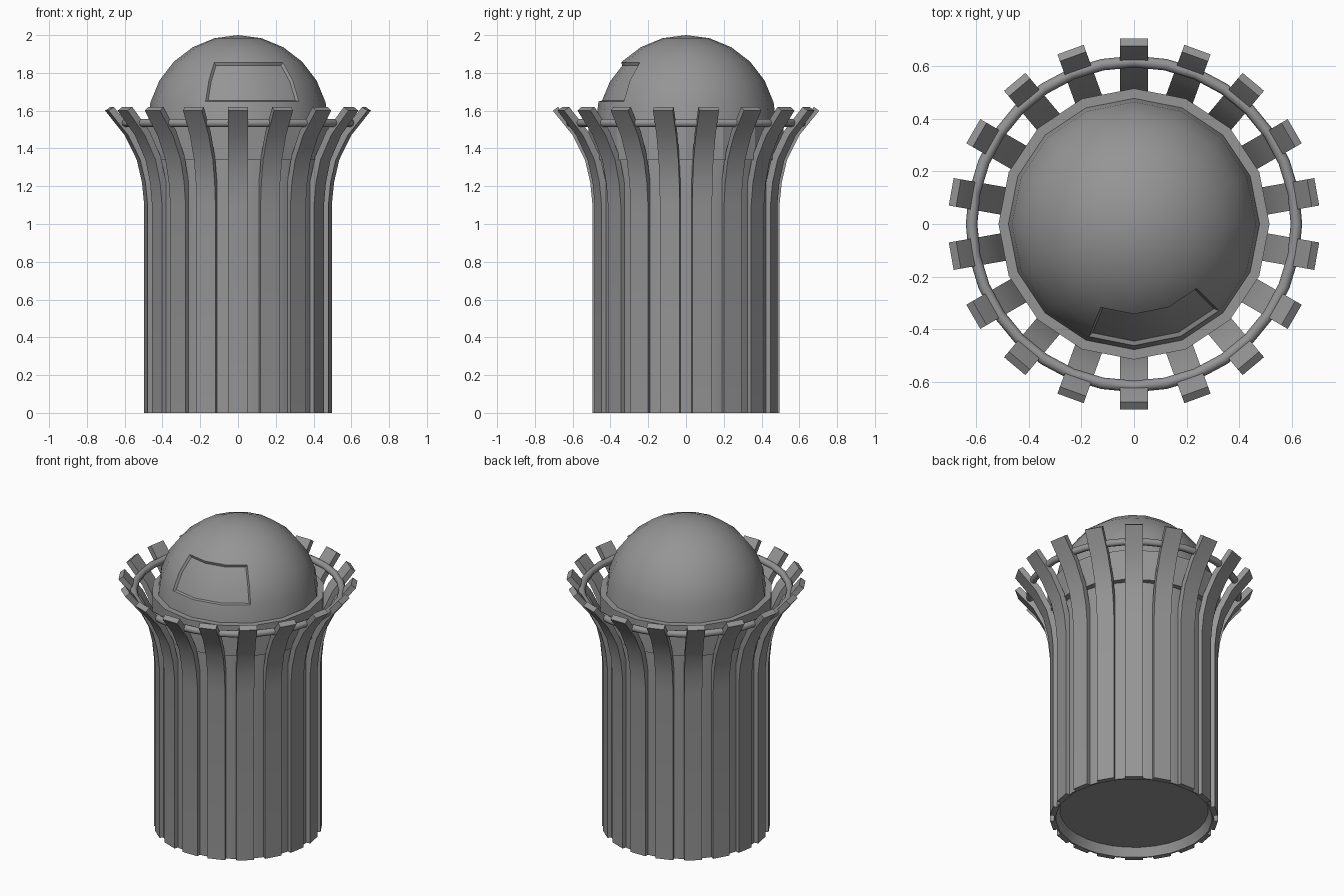
import bpy, bmesh
from math import sin, cos, pi, radians
from mathutils import Matrix, Vector

cube = bpy.data.objects.get("Cube")
if cube:
    bpy.data.objects.remove(cube, do_unlink=True)

stone = bpy.data.materials.new("grey_stone")
stone.use_nodes = True
GREY = (0.3, 0.3, 0.3, 1)
stone.diffuse_color = GREY
stone.node_tree.nodes["Principled BSDF"].inputs["Base Color"].default_value = GREY


def finish(name, bm, angle=30):
    """Turn a bmesh into a named, shaded object."""
    bmesh.ops.recalc_face_normals(bm, faces=bm.faces)
    mesh = bpy.data.meshes.new(name)
    bm.to_mesh(mesh)
    bm.free()
    obj = bpy.data.objects.new(name, mesh)
    bpy.context.collection.objects.link(obj)
    mesh.materials.append(stone)
    bpy.ops.object.select_all(action="DESELECT")
    obj.select_set(True)
    bpy.context.view_layer.objects.active = obj
    bpy.ops.object.shade_smooth_by_angle(angle=radians(angle))
    return obj


def lathe(name, profile, sides, angle=30, closed=False):
    """Revolve (radius, height) points; open ends are capped."""
    bm = bmesh.new()
    rings = [[bm.verts.new((r * sin(2 * pi * i / sides), -r * cos(2 * pi * i / sides), z))
              for i in range(sides)] for r, z in profile]
    pairs = list(zip(rings, rings[1:]))
    if closed:
        pairs.append((rings[-1], rings[0]))
    else:
        bm.faces.new(rings[0])
        bm.faces.new(rings[-1])
    for low, high in pairs:
        for i in range(sides):
            j = (i + 1) % sides
            bm.faces.new((low[i], low[j], high[j], high[i]))
    return finish(name, bm, angle)


# Tower wall with a recessed floor, and the wider collar under the dome
lathe("tower_wall", [(0.44, 0.055), (0.465, 0), (0.475, 0), (0.475, 1.36)], 32)
lathe("dome_collar", [(0.515, 1.34), (0.515, 1.54)], 16, angle=10)

# Hoop tying the ribs together
hoop = [(0.617 + 0.022 * cos(a * pi / 4), 1.535 + 0.022 * sin(a * pi / 4)) for a in range(8)]
lathe("rib_hoop", hoop, 32, angle=60, closed=True)

# Ribs: a flared strip profile, extruded sideways and repeated around the tower
outer = [(0.495, 0), (0.495, 1.1), (0.507, 1.22), (0.535, 1.34), (0.6, 1.47), (0.705, 1.6)]
inner = [(0.46, 0), (0.46, 1.1), (0.472, 1.23), (0.502, 1.355), (0.57, 1.49), (0.677, 1.62)]
RIBS, HALF = 18, 0.053
bm = bmesh.new()
for k in range(RIBS):
    turn = Matrix.Rotation(2 * pi * k / RIBS, 3, "Z")
    rows = [[bm.verts.new(turn @ Vector((x, -r, z)))
             for r, z, x in ((*o, -HALF), (*o, HALF), (*i, HALF), (*i, -HALF))]
            for o, i in zip(outer, inner)]
    for a, b in zip(rows, rows[1:]):
        for s in range(4):
            t = (s + 1) % 4
            bm.faces.new((a[s], a[t], b[t], b[s]))
    bm.faces.new(rows[0])
    bm.faces.new(rows[-1])
finish("ribs", bm)

# Dome with one recessed window three panels wide
SIDES, R, BASE = 16, 0.48, 1.52
bm = bmesh.new()
bmesh.ops.create_uvsphere(bm, u_segments=SIDES, v_segments=12, radius=R)
bmesh.ops.delete(bm, geom=[v for v in bm.verts if v.co.z < -0.01], context="VERTS")
window = []
for f in bm.faces:
    c = f.calc_center_median()
    level = R * sin(radians(15)) < c.z < R * sin(radians(45))
    if level and c.y < 0 and -0.5 < c.x / -c.y < 0.9:
        window.append(f)
bmesh.ops.inset_region(bm, faces=window, thickness=0.005, depth=0, use_even_offset=True)
bmesh.ops.inset_region(bm, faces=window, thickness=0.01, depth=-0.014, use_even_offset=True)
bmesh.ops.translate(bm, verts=bm.verts, vec=(0, 0, BASE))
finish("dome", bm)
